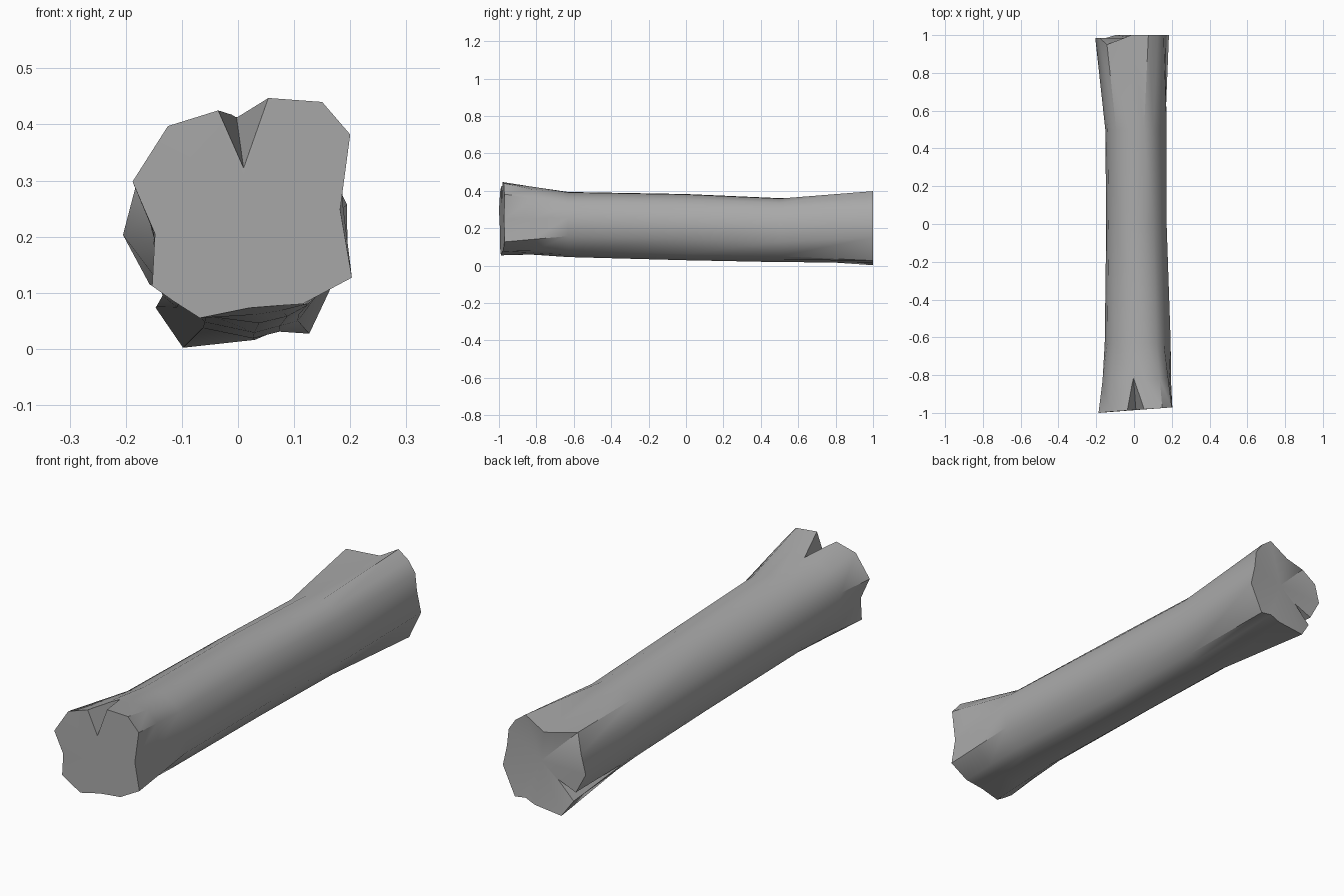
import bpy, bmesh, math
from mathutils import Vector

if "Cube" in bpy.data.objects:
    bpy.data.objects.remove(bpy.data.objects["Cube"])

grey = bpy.data.materials.new("plain grey")
grey.use_nodes = True
COLOUR = (0.4, 0.4, 0.4, 1)
grey.diffuse_color = COLOUR
grey.node_tree.nodes["Principled BSDF"].inputs["Base Color"].default_value = COLOUR

# Lobed outlines (x, z) of the two sawn ends, running the same way round
FRONT = [(.182, .248), (.2, .382), (.15, .44), (.055, .447), (-.035, .425),
         (-.125, .397), (-.188, .298), (-.148, .205), (-.153, .112), (-.115, .085),
         (-.068, .055), (.02, .073), (.07, .077), (.115, .08), (.203, .127)]
BACK = [(.165, .24), (.157, .314), (.125, .362), (.076, .398), (-.014, .345),
        (-.143, .36), (-.183, .287), (-.205, .203), (-.155, .11), (-.148, .075),
        (-.098, .002), (.03, .016), (.075, .035), (.127, .027), (.185, .15)]


def oval(y, left, right, bottom, top):
    """Round trunk section whose points follow the directions of the lobes."""
    cx, cz, rx, rz = (left + right) / 2, (bottom + top) / 2, (right - left) / 2, (top - bottom) / 2
    ring = []
    for f, b in zip(FRONT, BACK):
        a = math.atan2((f[1] + b[1]) / 2 - .21, (f[0] + b[0]) / 2 - .01)
        ring.append(Vector((cx + rx * math.cos(a), y, cz + rz * math.sin(a))))
    return ring


def new_object(name, bm):
    bmesh.ops.recalc_face_normals(bm, faces=bm.faces)
    mesh = bpy.data.meshes.new(name)
    bm.to_mesh(mesh)
    bm.free()
    mesh.materials.append(grey)
    obj = bpy.data.objects.new(name, mesh)
    bpy.context.collection.objects.link(obj)
    return obj


# Trunk sections from front to back
front_end = [Vector((x, -.985 + .07 * x, z)) for x, z in FRONT]
back_end = [Vector((x, 1 if x > -.1 else .985, z)) for x, z in BACK]
back_end[5].y = .95
front_end[6].y = -1
waist = oval(-.63, -.155, .198, .045, .397)
flare = [a.lerp(b, .45) for a, b in zip(front_end, waist)]
rings = [front_end, flare, waist, oval(0, -.147, .176, .028, .386),
         oval(.5, -.152, .176, .018, .364), back_end]

# Log skin and end caps
bm = bmesh.new()
loops = [[bm.verts.new(p) for p in ring] for ring in rings]
count = len(FRONT)
for a, b in zip(loops, loops[1:]):
    for i in range(count):
        j = (i + 1) % count
        bm.faces.new((a[i], a[j], b[j], b[i]))
for loop, y in ((loops[0], -.985), (loops[-1], .985)):
    hub = bm.verts.new((.01, y, .21))
    for i in range(count):
        bm.faces.new((loop[i], loop[(i + 1) % count], hub))
log = new_object("log", bm)


def split(name, tip, root, side_a, side_b):
    """Cut a tapering crack into an end of the log."""
    tip, root = Vector(tip), Vector(root)
    corners = [root] + [root + 1.6 * (Vector(s) - root) for s in (side_a, side_b)]
    cutter_bm = bmesh.new()
    verts = [cutter_bm.verts.new(p) for p in [tip] + [tip + 1.5 * (c - tip) for c in corners]]
    for skip in range(4):
        cutter_bm.faces.new([v for i, v in enumerate(verts) if i != skip])
    cutter = new_object(name, cutter_bm)
    cutter.hide_render = True
    mod = log.modifiers.new(name, 'BOOLEAN')
    mod.operation = 'DIFFERENCE'
    mod.solver = 'EXACT'
    mod.object = cutter
    bpy.context.view_layer.objects.active = log
    bpy.ops.object.modifier_apply(modifier=mod.name)
    bpy.data.objects.remove(cutter)


# Cracks in the top of the front end and the low right of the back end
split("front_crack", (-.005, -.78, .43), (.01, -.985, .322), (-.035, -.985, .425), (.055, -.985, .447))
split("back_crack", (-.13, .62, .1), (-.07, .985, .15), (-.155, .985, .115), (-.148, .985, .072))

# Smooth bark with crisp end rims
bpy.ops.object.select_all(action='DESELECT')
log.select_set(True)
bpy.context.view_layer.objects.active = log
bpy.ops.object.shade_smooth_by_angle(angle=math.radians(40))
